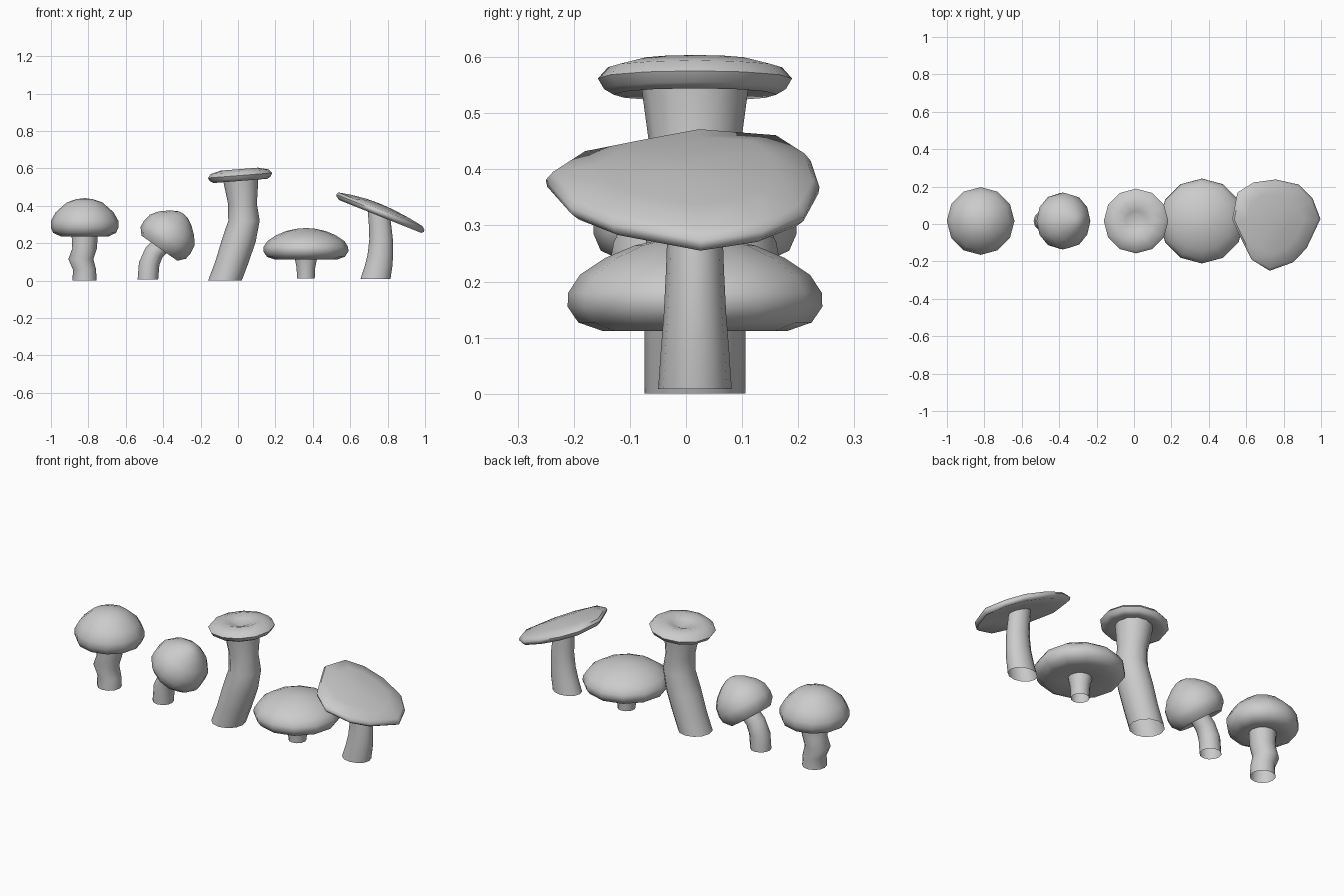
import bpy, bmesh
from math import sin, cos, pi, radians
from mathutils import Vector, Matrix

if "Cube" in bpy.data.objects:
    bpy.data.objects.remove(bpy.data.objects["Cube"])

SIDES = 12
CY = 0.016
CIRCLE = [(cos(2 * pi * i / SIDES), sin(2 * pi * i / SIDES)) for i in range(SIDES)]


def loft(name, rings, sharp=50):
    """Skin a list of rings; a ring with one point is a pole."""
    bm = bmesh.new()
    loops = [[bm.verts.new(p) for p in ring] for ring in rings]
    for a, b in zip(loops, loops[1:]):
        for i in range(SIDES):
            j = (i + 1) % SIDES
            if len(a) == 1:
                bm.faces.new((a[0], b[j], b[i]))
            elif len(b) == 1:
                bm.faces.new((a[i], a[j], b[0]))
            else:
                bm.faces.new((a[i], a[j], b[j], b[i]))
    bm.normal_update()
    mesh = bpy.data.meshes.new(name)
    bm.to_mesh(mesh)
    bm.free()
    mesh.shade_smooth()
    mesh.set_sharp_from_angle(angle=radians(sharp))
    obj = bpy.data.objects.new(name, mesh)
    bpy.context.collection.objects.link(obj)
    return obj


def round_cap(name, x, z, profile, tilt=0):
    """Turned cap: profile of (radius, height), leaned toward +x by tilt."""
    m = Matrix.Translation((x, CY, z)) @ Matrix.Rotation(radians(tilt), 4, 'Y')
    rings = []
    for r, h in profile:
        pts = [(0, 0)] if r == 0 else [(r * c, r * s) for c, s in CIRCLE]
        rings.append([m @ Vector((px, py, h)) for px, py in pts])
    return loft(name, rings)


def stem(name, path, y_scale=1.0):
    """Open bent tube: path of (x, z, radius, tilt)."""
    rings = []
    for x, z, r, tilt in path:
        m = Matrix.Translation((x, CY, z)) @ Matrix.Rotation(radians(tilt), 4, 'Y')
        rings.append([m @ Vector((r * c, r * s * y_scale, 0)) for c, s in CIRCLE])
    return loft(name, rings)


# Domed mushroom with wavy stem
round_cap("dome_cap", -0.82, 0.235,
          [(0, .015), (.07, .01), (.125, 0), (.168, .02), (.181, .05), (.181, .083), (.155, .13),
           (.095, .183), (.045, .2), (0, .206)])
stem("dome_stem", [(-.82, 0, .064, 0), (-.821, .06, .062, 0), (-.84, .115, .067, 0),
                   (-.82, .172, .066, 0), (-.82, .25, .07, 0)])

# Small leaning mushroom
round_cap("leaning_cap", -0.42, 0.173,
          [(0, .015), (.06, .01), (.117, 0), (.148, .035), (.152, .07), (.145, .118),
           (.115, .16), (.07, .198), (.03, .22), (0, .225)], tilt=35)
stem("leaning_stem", [(-.482, .005, .055, 0), (-.475, .09, .055, 8),
                      (-.45, .148, .052, 30), (-.4, .2, .05, 42)])

# Tall mushroom with dished cap
round_cap("dished_cap", 0.013, 0.535,
          [(0, .018), (.095, .012), (.145, -.002), (.162, .008), (.173, .027), (.155, .047),
           (.1, .061), (.055, .048), (0, .025)], tilt=-4.5)
stem("tall_stem", [(-.07, 0, .09, 0), (-.032, .1, .09, 0), (.003, .21, .092, 0), (.032, .32, .084, 0),
                   (.024, .41, .077, 0), (.013, .55, .096, 0)])

# Wide low mushroom
round_cap("wide_cap", 0.363, 0.112,
          [(0, .015), (.08, .01), (.165, 0), (.208, .015), (.227, .043), (.226, .068),
           (.205, .1), (.16, .13), (.108, .152), (.05, .165), (0, .169)])
stem("wide_cap_stem", [(.363, .01, .047, 0), (.363, .07, .05, 0), (.363, .13, .062, 0)])

# Irregular shelf-like cap: plan outline swept through rim, crown and underside
outline = [(.997, .027), (.955, .136), (.88, .211), (.757, .238), (.639, .222), (.553, .168),
           (.525, .024), (.575, -.083), (.628, -.19), (.725, -.25), (.848, -.206), (.922, -.131)]
MID = (.755, .01)


def shelf_ring(scale, offset):
    pts = outline if scale else [MID]
    ring = []
    for x, y in pts:
        x = MID[0] + (x - MID[0]) * scale
        y = MID[1] + (y - MID[1]) * scale
        ring.append(Vector((x, y, .457 - .4 * (x - .525) + offset)))
    return ring


loft("shelf_cap", [shelf_ring(s, o) for s, o in
                   [(0, -.006), (.5, -.01), (.93, -.02), (.99, -.008), (1, .004), (.95, .019),
                    (.65, .034), (.3, .045), (0, .048)]])
stem("shelf_stem", [(.735, .008, .08, 0), (.752, .08, .074, 0), (.761, .14, .068, 0),
                    (.765, .22, .063, 0), (.76, .29, .06, 0), (.752, .37, .058, 0)], y_scale=.82)
